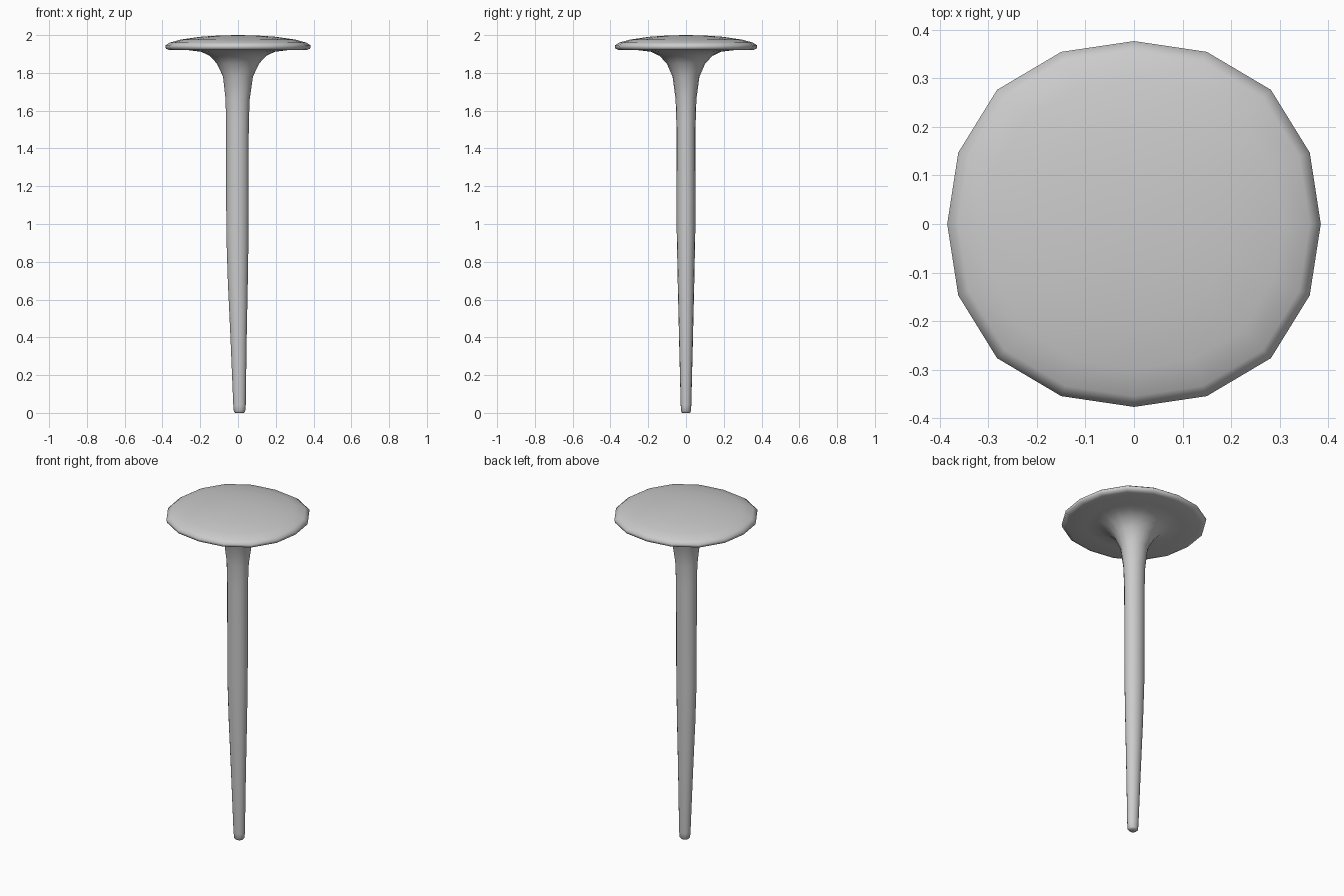
import bpy, bmesh, math

SIDES = 16
# Profile from tip to crown: z, x radius, y radius, x offset
RINGS = [
    (0.0, 0.022, 0.020, 0.008),
    (0.008, 0.030, 0.026, 0.008),
    (0.04, 0.033, 0.028, 0.008),
    (0.40, 0.043, 0.037, 0.003),
    (0.70, 0.053, 0.044, -0.001),
    (0.95, 0.059, 0.049, -0.003),
    (1.53, 0.060, 0.051, -0.003),
    (1.66, 0.064, 0.055, -0.002),
    (1.78, 0.079, 0.071, 0.0),
    (1.85, 0.112, 0.102, 0.0),
    (1.89, 0.150, 0.140, 0.0),
    (1.912, 0.195, 0.185, 0.0),
    (1.92, 0.260, 0.252, 0.0),
    (1.92, 0.360, 0.352, 0.0),
    (1.928, 0.382, 0.374, 0.0),
    (1.945, 0.385, 0.377, 0.0),
    (1.960, 0.362, 0.355, 0.0),
    (1.976, 0.305, 0.298, 0.0),
    (1.991, 0.200, 0.195, 0.0),
    (1.998, 0.100, 0.098, 0.0),
]

bm = bmesh.new()


def ring(z, rx, ry, cx):
    # Slightly squared circle, fuller on the diagonals of the head
    square = 0.037 if z > 1.91 else 0.0
    verts = []
    for i in range(SIDES):
        a = 2 * math.pi * i / SIDES
        f = 1 + square * math.sin(2 * a) ** 2
        verts.append(bm.verts.new((cx + rx * f * math.cos(a), ry * f * math.sin(a), z)))
    return verts


# Shank, flared neck and domed head as one lofted skin
loops = [ring(*r) for r in RINGS]
for lo, hi in zip(loops, loops[1:]):
    for i in range(SIDES):
        j = (i + 1) % SIDES
        bm.faces.new((lo[i], lo[j], hi[j], hi[i]))

# Blunt tip and crown
bm.faces.new(loops[0][::-1])
top = bm.verts.new((0, 0, 2.0))
for i in range(SIDES):
    bm.faces.new((loops[-1][i], loops[-1][(i + 1) % SIDES], top))

bmesh.ops.recalc_face_normals(bm, faces=bm.faces)
for f in bm.faces:
    f.smooth = True
mesh = bpy.data.meshes.new("nail")
bm.to_mesh(mesh)
bm.free()
nail = bpy.data.objects.new("nail", mesh)
bpy.context.collection.objects.link(nail)
